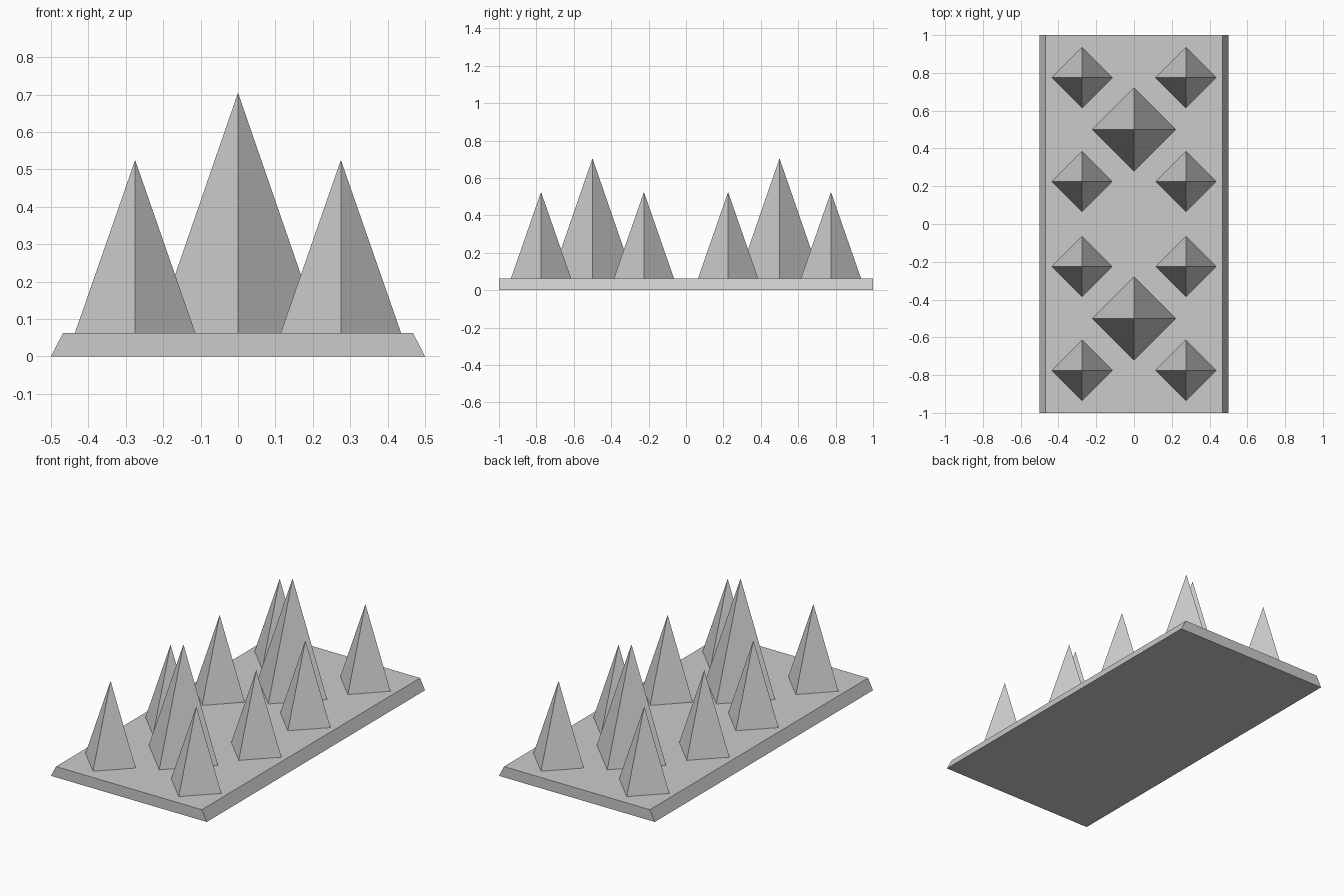
import bpy
import bmesh

cube = bpy.data.objects.get("Cube")
if cube:
    bpy.data.objects.remove(cube, do_unlink=True)

GREY = (0.6, 0.6, 0.6, 1.0)
grey = bpy.data.materials.new("plain grey")
grey.use_nodes = True
grey.diffuse_color = GREY
grey.node_tree.nodes["Principled BSDF"].inputs["Base Color"].default_value = GREY

BASE_TOP = 0.0625


def add_object(name, bm, location=(0, 0, 0)):
    bmesh.ops.recalc_face_normals(bm, faces=bm.faces)
    mesh = bpy.data.meshes.new(name)
    bm.to_mesh(mesh)
    bm.free()
    mesh.materials.append(grey)
    obj = bpy.data.objects.new(name, mesh)
    obj.location = location
    bpy.context.collection.objects.link(obj)


# Base plate: trapezoid profile extruded along its length
def base_plate():
    bm = bmesh.new()
    profile = [(-0.5, 0), (0.5, 0), (0.468, BASE_TOP), (-0.468, BASE_TOP)]
    face = bm.faces.new([bm.verts.new((x, -1, z)) for x, z in profile])
    extruded = bmesh.ops.extrude_face_region(bm, geom=[face])["geom"]
    verts = [v for v in extruded if isinstance(v, bmesh.types.BMVert)]
    bmesh.ops.translate(bm, verts=verts, vec=(0, 2, 0))
    add_object("base_plate", bm)


# Spike: four-sided pyramid with its corners on the x and y axes
def spike(name, x, y, radius, tip):
    height = tip - BASE_TOP
    bm = bmesh.new()
    bmesh.ops.create_cone(bm, cap_ends=True, segments=4, radius1=radius,
                          radius2=0, depth=height)
    bmesh.ops.remove_doubles(bm, verts=bm.verts, dist=0.0001)
    add_object(name, bm, (x, y, BASE_TOP + height / 2))


base_plate()

# Two groups: a tall centre spike ringed by four short ones
for end, centre in (("front", -0.5), ("back", 0.5)):
    spike(f"{end}_tall_spike", 0, centre, 0.222, 0.705)
    for side, x in (("right", -0.275), ("left", 0.275)):
        for place, dy in (("near", -0.275), ("far", 0.275)):
            spike(f"{end}_{side}_{place}_short_spike", x, centre + dy, 0.161, 0.525)
